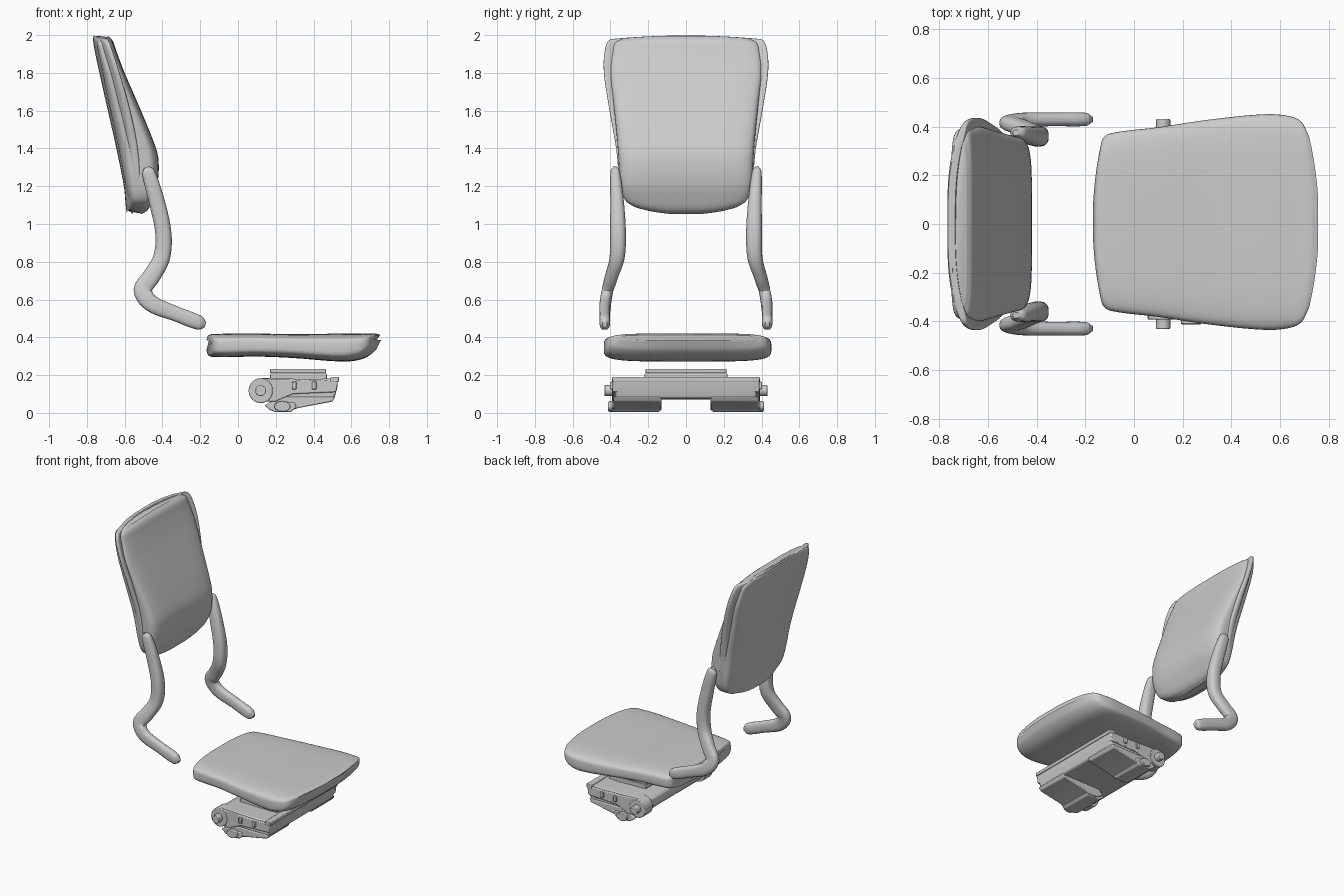
import bpy, bmesh, math
from mathutils import Vector

if "Cube" in bpy.data.objects:
    bpy.data.objects.remove(bpy.data.objects["Cube"])

grey = bpy.data.materials.new("light grey")
grey.use_nodes = True
COLOR = (0.6, 0.6, 0.6, 1)
grey.diffuse_color = COLOR
grey.node_tree.nodes["Principled BSDF"].inputs["Base Color"].default_value = COLOR


def finish(name, bm, angle=35):
    """Turn a bmesh into a shaded, coloured object."""
    bmesh.ops.recalc_face_normals(bm, faces=bm.faces)
    mesh = bpy.data.meshes.new(name)
    bm.to_mesh(mesh)
    bm.free()
    mesh.materials.append(grey)
    for p in mesh.polygons:
        p.use_smooth = True
    mesh.set_sharp_from_angle(angle=math.radians(angle))
    ob = bpy.data.objects.new(name, mesh)
    bpy.context.collection.objects.link(ob)
    return ob


def loft(name, rings, angle=35):
    bm = bmesh.new()
    rows = [[bm.verts.new(p) for p in ring] for ring in rings]
    n = len(rows[0])
    for a, b in zip(rows, rows[1:]):
        for i in range(n):
            j = (i + 1) % n
            bm.faces.new((a[i], a[j], b[j], b[i]))
    bm.faces.new(rows[0])
    bm.faces.new(rows[-1])
    return finish(name, bm, angle)


def smooth_rows(rows, keys, steps=5):
    """Cubic interpolation of rows against increasing keys."""
    rows = [Vector(r) for r in rows]
    last = len(rows) - 1
    slopes = []
    for i in range(last + 1):
        a, b = max(i - 1, 0), min(i + 1, last)
        slopes.append((rows[b] - rows[a]) / (keys[b] - keys[a]))
    out = []
    for i in range(last):
        h = keys[i + 1] - keys[i]
        for k in range(steps):
            t = k / steps
            s = t * t * (3 - 2 * t)
            out.append(rows[i] * (1 - s) + rows[i + 1] * s
                       + slopes[i] * h * t * (1 - t) ** 2
                       - slopes[i + 1] * h * t * t * (1 - t))
    return out + [rows[last]]


def superellipse(power, count=56):
    pts = []
    for i in range(count):
        a = 2 * math.pi * (i + 0.5) / count
        c, s = math.cos(a), math.sin(a)
        pts.append((math.copysign(abs(c) ** (2 / power), c),
                    math.copysign(abs(s) ** (2 / power), s)))
    return pts


def cushion(name, rows, place, power):
    """Rows: position, half width, low, high, end bow, side curl."""
    rings = []
    for u, w, lo, hi, bow, curl in smooth_rows(rows, [r[0] for r in rows]):
        ring = []
        for s, d in superellipse(power):
            depth = (lo + hi) / 2 + d * (hi - lo) / 2 + curl * abs(s) ** 3
            ring.append(place(u + bow * s * s, s * w, depth))
        rings.append(ring)
    return loft(name, rings, 50)


# Seat cushion, lofted from back to front
cushion("seat_cushion", [
    (-.17, .30, .33, .385, .03, 0), (-.16, .34, .305, .41, .03, 0),
    (-.12, .365, .295, .418, .025, 0), (.1, .39, .298, .42, 0, 0),
    (.3, .42, .29, .417, 0, 0), (.55, .443, .272, .42, -.02, 0),
    (.66, .437, .285, .42, -.03, 0), (.73, .41, .33, .42, -.04, 0),
    (.76, .35, .385, .412, -.04, 0)],
    lambda u, v, d: (u, v + .008, d), 4.5)


def upright(u, v, d):
    return (d, v, u)


# Backrest pad and the wider shell behind it, lofted from bottom to top
cushion("backrest_pad", [
    (1.05, .20, -.56, -.51, .02, 0), (1.07, .27, -.57, -.48, .02, 0),
    (1.12, .325, -.58, -.455, .01, 0), (1.22, .35, -.6, -.425, 0, 0),
    (1.35, .358, -.625, -.422, 0, 0), (1.45, .365, -.645, -.452, 0, 0),
    (1.65, .385, -.69, -.535, 0, 0), (1.8, .40, -.72, -.60, 0, 0),
    (1.92, .39, -.745, -.645, -.01, 0), (1.975, .375, -.752, -.665, -.015, 0),
    (1.998, .335, -.745, -.69, -.015, 0)], upright, 5)
cushion("backrest_shell", [
    (1.06, .22, -.59, -.56, .02, .02), (1.1, .29, -.595, -.55, .01, .03),
    (1.2, .345, -.605, -.54, 0, .04), (1.4, .37, -.645, -.57, 0, .06),
    (1.6, .405, -.69, -.62, 0, .07), (1.8, .435, -.735, -.68, 0, .07),
    (1.92, .43, -.76, -.71, 0, .06), (1.975, .405, -.768, -.725, 0, .05),
    (1.998, .35, -.765, -.735, -.015, .04)], upright, 4)

# Curved side arms: x, y, z, half thickness in plane, half thickness across
ARM = [(-.485, .375, 1.30, .014, .012), (-.475, .375, 1.275, .034, .025),
       (-.43, .365, 1.12, .042, .036), (-.395, .36, .95, .043, .042),
       (-.405, .365, .82, .045, .040), (-.46, .395, .72, .047, .034),
       (-.505, .415, .65, .048, .031), (-.46, .427, .58, .045, .03),
       (-.33, .43, .525, .04, .028), (-.2, .43, .475, .037, .027),
       (-.172, .43, .467, .014, .012)]
for side, label in ((1, "left_arm"), (-1, "right_arm")):
    keys = [0]
    for a, b in zip(ARM, ARM[1:]):
        keys.append(keys[-1] + (Vector(b[:3]) - Vector(a[:3])).length)
    path = smooth_rows(ARM, keys)
    rings = []
    for i, (x, y, z, a, b) in enumerate(path):
        before, after = path[max(i - 1, 0)], path[min(i + 1, len(path) - 1)]
        t = Vector((after[0] - before[0], after[2] - before[2])).normalized()
        rings.append([(x - t.y * a * p, side * (y + b * q), z + t.x * a * p)
                      for p, q in superellipse(2.6, 24)])
    loft(label, rings, 50)


def prism(name, profile, y0, y1, bevel=0.006):
    """Extrude an x-z profile along y and soften its edges."""
    ob = loft(name, [[(x, y, z) for x, z in profile] for y in (y0, y1)])
    if bevel:
        mod = ob.modifiers.new("soft edges", "BEVEL")
        mod.width, mod.segments = bevel, 2
    return ob


def box(name, x0, x1, y0, y1, z0, z1, bevel=0.004):
    return prism(name, [(x0, z0), (x1, z0), (x1, z1), (x0, z1)], y0, y1, bevel)


def disc(name, x, z, rx, rz, y0, y1, bevel=0.004):
    ring = [(x + rx * math.cos(math.tau * i / 28),
             z + rz * math.sin(math.tau * i / 28)) for i in range(28)]
    return prism(name, ring, y0, y1, bevel)


# Mechanism under the seat: housing and mounting plates
prism("mechanism_housing", [(.1, .07), (.3, .075), (.51, .075), (.525, .13),
                            (.53, .185), (.4, .178), (.13, .185), (.08, .16),
                            (.07, .11)], -.375, .375, .012)
box("mounting_plate_lower", .17, .47, -.22, .22, .17, .208)
box("mounting_plate_upper", .17, .465, -.215, .215, .21, .232)
box("front_lip", .49, .535, -.39, .39, .165, .19)

# Side brackets, pivots, ribs and lower rails, repeated on both sides
for side, label in ((1, "left"), (-1, "right")):
    disc(label + "_pivot_boss", .12, .118, .064, .066, side * .3, side * .392)
    disc(label + "_pivot_pin", .12, .118, .029, .029, side * .38, side * .432)
    prism(label + "_side_arm", [(.13, .06), (.2, .06), (.29, .10), (.52, .11),
                                (.53, .178), (.4, .172), (.13, .182)],
          side * .36, side * .388)
    for x in (.285, .392):
        box(label + "_rib", x, x + .024, side * .38, side * .402, .125, .165)
    prism(label + "_lower_rail", [(.16, .04), (.22, .012), (.28, .012),
                                  (.32, .026), (.5, .06), (.515, .085),
                                  (.2, .085)], side * .13, side * .385)
    prism(label + "_foot", [(.14, .04), (.17, .015), (.2, .004), (.28, .004),
                            (.31, .03), (.3, .055), (.17, .06)],
          side * .14, side * .392)
    disc(label + "_foot_pin", .235, .034, .042, .028, side * .38, side * .412)
